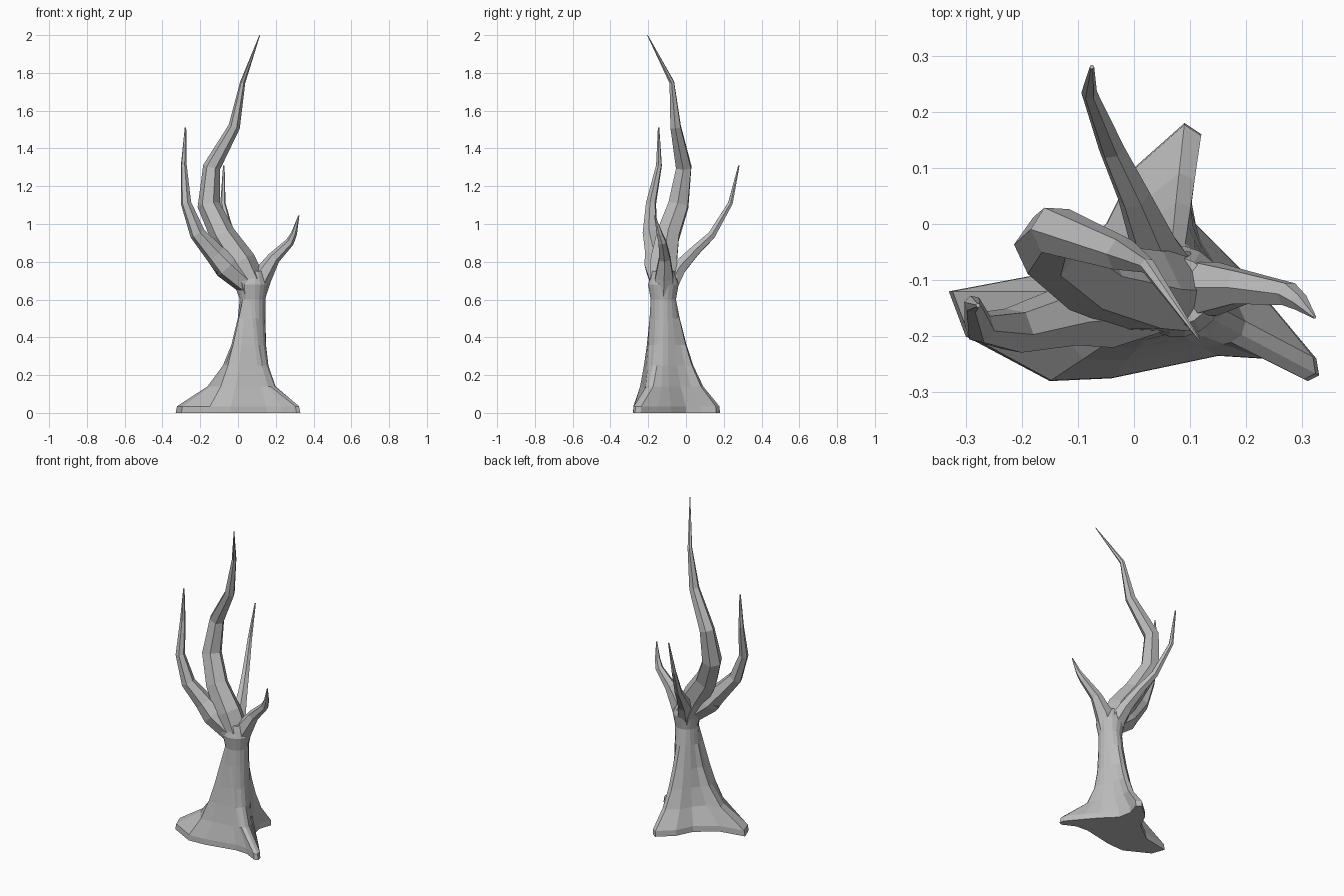
import bpy, bmesh, math
from mathutils import Vector

if "Cube" in bpy.data.objects:
    bpy.data.objects.remove(bpy.data.objects["Cube"], do_unlink=True)

bark = bpy.data.materials.new("grey bark")
bark.use_nodes = True
GREY = (0.5, 0.5, 0.5, 1)
bark.diffuse_color = GREY
bark.node_tree.nodes["Principled BSDF"].inputs["Base Color"].default_value = GREY


def skin(name, rings):
    """Closed flat-shaded skin over a stack of equal rings."""
    bm = bmesh.new()
    loops = [[bm.verts.new(p) for p in ring] for ring in rings]
    n = len(loops[0])
    for a, b in zip(loops, loops[1:]):
        for i in range(n):
            j = (i + 1) % n
            bm.faces.new((a[i], a[j], b[j], b[i]))
    bm.faces.new(loops[0][::-1])
    bm.faces.new(loops[-1])
    bmesh.ops.recalc_face_normals(bm, faces=bm.faces)
    mesh = bpy.data.meshes.new(name)
    bm.to_mesh(mesh)
    bm.free()
    mesh.materials.append(bark)
    obj = bpy.data.objects.new(name, mesh)
    bpy.context.collection.objects.link(obj)
    return obj


def branch(name, path, sides=6):
    """Tapered tube along (x, y, z, radius) points."""
    pts = [Vector(p[:3]) for p in path]
    side = Vector((1, 0, 0))
    rings = []
    for i, c in enumerate(pts):
        before = (c - pts[max(i - 1, 0)]).normalized()
        after = (pts[min(i + 1, len(pts) - 1)] - c).normalized()
        along = (before + after).normalized()
        side = (side - along * side.dot(along)).normalized()
        up = along.cross(side)
        r = path[i][3]
        rings.append([c + r * (side * math.cos(t) + up * math.sin(t))
                      for t in (math.tau * k / sides for k in range(sides))])
    return skin(name, rings)


# Trunk: three-rooted footprint easing into a round neck
LEFT, FRONT, RIGHT, BACK = 1.0, 0.6, 1.7, 0.7
footprint = [
    (-.33, -.12, LEFT), (-.30, -.20, LEFT), (-.15, -.28, FRONT), (-.04, -.275, FRONT),
    (.15, -.235, FRONT), (.23, -.24, LEFT), (.31, -.28, RIGHT), (.33, -.27, RIGHT),
    (.325, -.24, RIGHT), (.25, -.15, RIGHT), (.19, -.08, RIGHT), (.11, 0, BACK),
    (.095, .08, BACK), (.12, .16, BACK), (.09, .18, BACK), (0, .10, BACK),
    (-.05, 0, BACK), (-.17, -.09, LEFT)]
# height, spread of the roots, neck radius
levels = [(0, 1, .07), (.035, .98, .07), (.14, .5, .07), (.25, .26, .07), (.36, .13, .068),
          (.5, .03, .068), (.6, 0, .068), (.68, 0, .082), (.75, 0, .06)]
rings = []
for z, spread, r in levels:
    ring = []
    for i, (x, y, ease) in enumerate(footprint):
        t = math.pi + math.tau * i / len(footprint)
        neck = Vector((.077 + r * math.cos(t), -.12 + r * math.sin(t), z))
        ring.append(neck.lerp(Vector((x, y, z)), spread ** ease))
    rings.append(ring)
skin("trunk", rings)

# Limbs
branch("main_limb", [
    (.075, -.12, .6, .062), (.06, -.12, .7, .082), (.015, -.118, .8, .08),
    (-.08, -.095, .94, .068), (-.155, -.04, 1.1, .06), (-.14, -.012, 1.3, .046),
    (-.02, -.055, 1.515, .031), (.025, -.075, 1.75, .014), (.115, -.204, 2.0, .002)])
branch("right_limb", [
    (.05, -.13, .68, .06), (-.06, -.155, .775, .07), (-.12, -.165, .84, .055),
    (-.215, -.19, .95, .042), (-.275, -.185, 1.11, .028), (-.287, -.143, 1.31, .016),
    (-.278, -.145, 1.51, .004)])
branch("left_limb", [
    (.085, -.12, .6, .055), (.125, -.115, .72, .055), (.19, -.113, .82, .034),
    (.275, -.125, .905, .023), (.297, -.14, .95, .016), (.322, -.166, 1.045, .003)])
branch("back_limb", [
    (.07, -.1, .66, .055), (.035, -.035, .77, .042), (0, .05, .86, .03),
    (-.04, .135, .94, .023), (-.08, .235, 1.11, .014), (-.075, .28, 1.31, .004)])
# Knot on the underside of the right limb
branch("limb_knot", [
    (-.05, -.15, .79, .05), (-.1, -.155, .765, .042), (-.122, -.16, .755, .02)])
